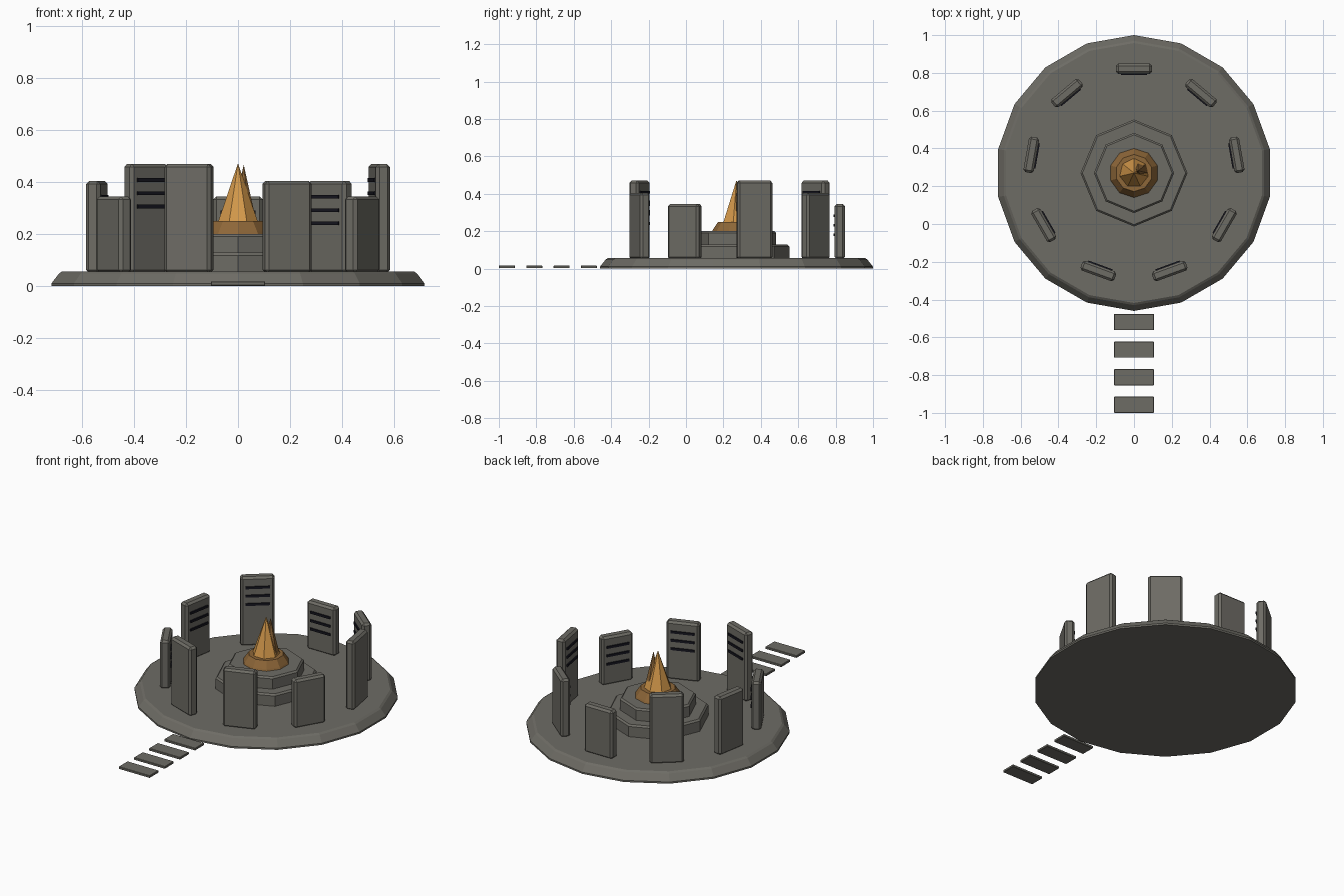
import bpy, bmesh, math
from mathutils import Matrix, Vector

cube = bpy.data.objects.get("Cube")
if cube:
    bpy.data.objects.remove(cube, do_unlink=True)

CENTRE = Vector((0, 0.27, 0))


def material(name, rgb):
    m = bpy.data.materials.new(name)
    m.use_nodes = True
    m.diffuse_color = (*rgb, 1)
    node = next(n for n in m.node_tree.nodes if n.type == 'BSDF_PRINCIPLED')
    node.inputs["Base Color"].default_value = (*rgb, 1)
    node.inputs["Roughness"].default_value = 0.8
    return m


STONE = material("grey stone", (0.155, 0.15, 0.13))
GOLD = material("gold", (0.66, 0.32, 0.07))
BRONZE = material("bronze", (0.27, 0.135, 0.04))
DARK = material("dark slit", (0.008, 0.008, 0.014))


def finish(bm, name, mat):
    bmesh.ops.recalc_face_normals(bm, faces=bm.faces)
    mesh = bpy.data.meshes.new(name)
    bm.to_mesh(mesh)
    bm.free()
    mesh.materials.append(mat)
    obj = bpy.data.objects.new(name, mesh)
    bpy.context.collection.objects.link(obj)
    return obj


def lathe(name, sides, profile, mat, centre=CENTRE):
    """Closed prism through (radius, z) rings, first corner towards +y."""
    bm = bmesh.new()
    rings = []
    for r, z in profile:
        ring = []
        for i in range(sides if r else 1):
            a = 2 * math.pi * i / sides
            ring.append(bm.verts.new(centre + Vector((r * math.sin(a), r * math.cos(a), z))))
        rings.append(ring)
    for lo, hi in zip(rings, rings[1:]):
        for i in range(sides):
            j = (i + 1) % sides
            if len(hi) == 1:
                bm.faces.new((lo[i], lo[j], hi[0]))
            else:
                bm.faces.new((lo[i], lo[j], hi[j], hi[i]))
    bm.faces.new(rings[0])
    if len(rings[-1]) > 1:
        bm.faces.new(rings[-1])
    return finish(bm, name, mat)


def box(name, size, matrix, mat, bevel=0):
    bm = bmesh.new()
    bmesh.ops.create_cube(bm, size=1, matrix=matrix @ Matrix.Diagonal((*size, 1)))
    obj = finish(bm, name, mat)
    if bevel:
        mod = obj.modifiers.new("Bevel", 'BEVEL')
        mod.width = bevel
        mod.segments = 1
    return obj


# Round platform and the two octagonal steps
lathe("platform", 18, [(0.73, 0), (0.73, 0.01), (0.70, 0.048), (0.688, 0.056)], STONE)
lathe("lower_step", 8, [(0.283, 0.05), (0.283, 0.118), (0.273, 0.128)], STONE)
lathe("upper_step", 8, [(0.212, 0.12), (0.212, 0.19), (0.202, 0.2)], STONE)

# Central brazier with two pointed flames
lathe("brazier", 10, [(0.13, 0.2), (0.125, 0.21), (0.098, 0.25)], BRONZE)
lathe("main_flame", 7, [(0.078, 0.248), (0, 0.473)], GOLD)
lathe("side_flame", 7, [(0.05, 0.248), (0, 0.467)], BRONZE, CENTRE + Vector((0.022, 0.012, 0)))

# Ring of standing slabs, each with three slits on its inner face
HEIGHTS = (0.345, 0.405, 0.47)
for i in range(9):
    turn = Matrix.Translation(CENTRE) @ Matrix.Rotation(-i * math.tau / 9, 4, 'Z')
    top = HEIGHTS[i % 3]
    low = 0.05
    box(f"standing_slab_{i + 1}", (0.19, 0.055, top - low),
        turn @ Matrix.Translation((0, 0.552, (top + low) / 2)), STONE, 0.012)
    for k in range(3):
        box(f"slab_slit_{i + 1}_{k + 1}", (0.135, 0.009, 0.014),
            turn @ Matrix.Translation((0, 0.5225, top - 0.062 - 0.051 * k)), DARK)

# Stepping stones leading to the front
for i in range(4):
    box(f"stepping_stone_{i + 1}", (0.21, 0.086, 0.014),
        Matrix.Translation((0, -0.519 - 0.146 * i, 0.009)), STONE, 0.002)
